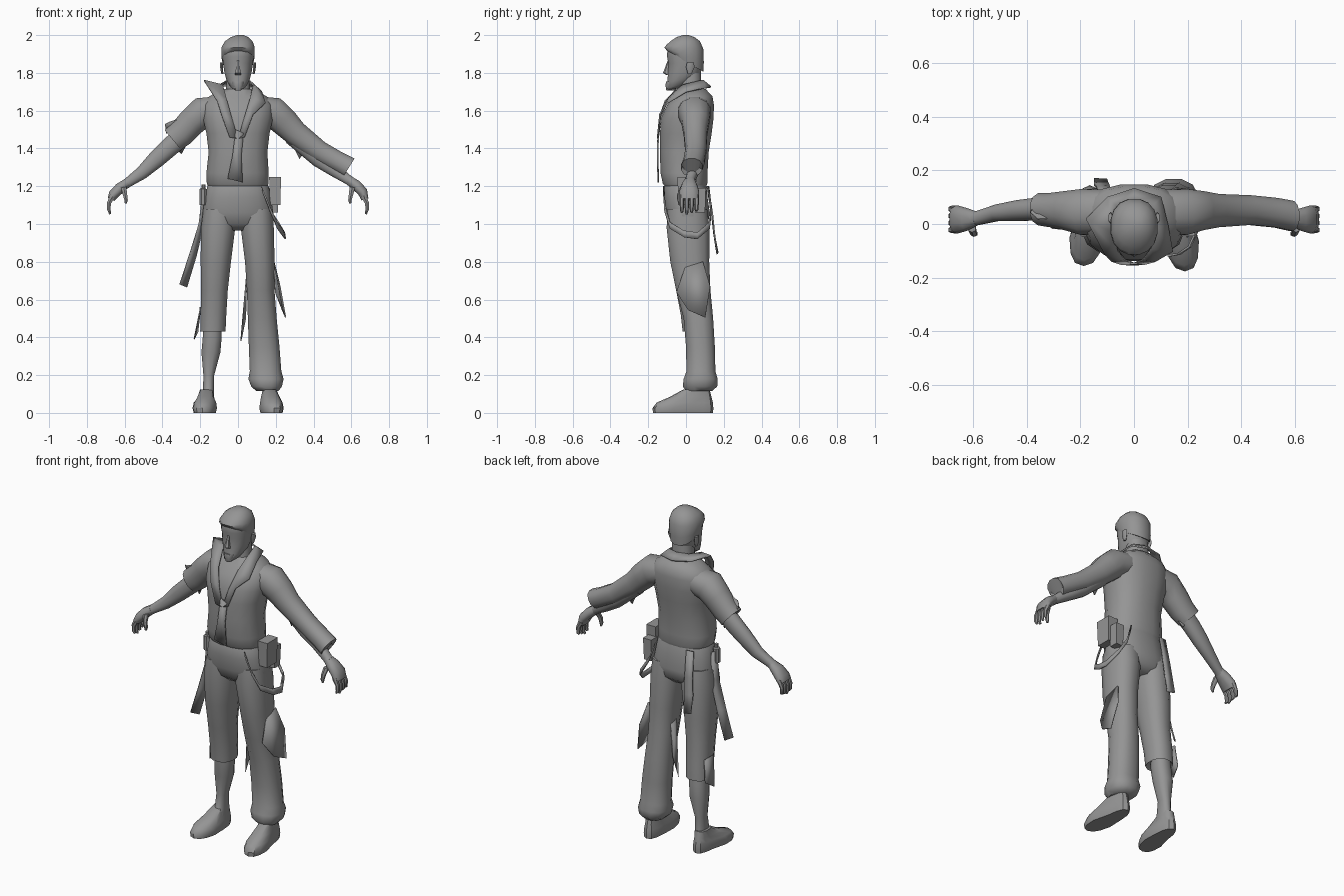
import bpy, bmesh, math
from mathutils import Vector

grey = bpy.data.materials.new("mid_grey")
grey.diffuse_color = (0.3, 0.3, 0.3, 1)


def finish(name, bm, angle=50, thick=0):
    bmesh.ops.recalc_face_normals(bm, faces=bm.faces)
    me = bpy.data.meshes.new(name)
    bm.to_mesh(me)
    bm.free()
    me.materials.append(grey)
    me.shade_smooth()
    me.set_sharp_from_angle(angle=math.radians(angle))
    ob = bpy.data.objects.new(name, me)
    bpy.context.collection.objects.link(ob)
    if thick:
        mod = ob.modifiers.new("thickness", 'SOLIDIFY')
        mod.thickness = thick
        mod.offset = 0
    return ob


def skin(name, loops, angle=50):
    """Bridge closed loops of points and cap both ends."""
    bm = bmesh.new()
    rows = [[bm.verts.new(p) for p in loop] for loop in loops]
    n = len(rows[0])
    for a, b in zip(rows, rows[1:]):
        for i in range(n):
            j = (i + 1) % n
            bm.faces.new((a[i], a[j], b[j], b[i]))
    bm.faces.new(rows[0])
    bm.faces.new(rows[-1])
    return finish(name, bm, angle)


def unit_loop(n, power):
    for i in range(n):
        t = 2 * math.pi * (i + 0.5) / n
        c, s = math.cos(t), math.sin(t)
        yield (math.copysign(abs(c) ** power, c), math.copysign(abs(s) ** power, s))


def body(name, rings, n=16, power=0.85, angle=50):
    """Rings are z, x0, x1, y0, y1 and optional rise of the front edge."""
    loops = []
    for z, x0, x1, y0, y1, *rise in rings:
        r = rise[0] if rise else 0
        loops.append([((x0 + x1) / 2 + c * (x1 - x0) / 2, (y0 + y1) / 2 + s * (y1 - y0) / 2, z - s * r)
                      for c, s in unit_loop(n, power)])
    return skin(name, loops, angle)


def limb(name, side, path, n=12, angle=50):
    """Path points are x, y, z, half height, half depth; side mirrors x."""
    loops = []
    for k, (x, y, z, a, b) in enumerate(path):
        p, q = path[max(k - 1, 0)], path[min(k + 1, len(path) - 1)]
        d = Vector((q[0] - p[0], 0, q[2] - p[2])).normalized()
        loops.append([(side * (x - d.z * a * c), y + b * s, z + d.x * a * c) for c, s in unit_loop(n, 0.9)])
    return skin(name, loops, angle)


def ribbon(name, edge_a, edge_b, thick=0.008):
    bm = bmesh.new()
    a = [bm.verts.new(p) for p in edge_a]
    b = [bm.verts.new(p) for p in edge_b]
    for i in range(len(a) - 1):
        bm.faces.new((a[i], a[i + 1], b[i + 1], b[i]))
    return finish(name, bm, 35, thick)


def plate(name, pts, thick=0.006):
    bm = bmesh.new()
    bm.faces.new([bm.verts.new(p) for p in pts])
    bmesh.ops.triangulate(bm, faces=bm.faces)
    return finish(name, bm, 35, thick)


def box(name, x0, x1, y0, y1, z0, z1, taper=0.008):
    bm = bmesh.new()
    bmesh.ops.create_cube(bm, size=1)
    for v in bm.verts:
        t = taper if v.co.z < 0 else 0
        v.co = ((x0 + x1) / 2 + v.co.x * (x1 - x0 - t), (y0 + y1) / 2 + v.co.y * (y1 - y0 - t),
                (z0 + z1) / 2 + v.co.z * (z1 - z0))
    return finish(name, bm, 30)


# Head, neck and hair
body("neck", [(1.62, -.075, .075, -.05, .09), (1.70, -.065, .065, -.035, .085),
              (1.80, -.062, .062, -.03, .08)], 12)
body("head", [(1.715, -.025, .025, -.098, -.03, -.005), (1.735, -.045, .045, -.105, .03, -.02),
              (1.765, -.062, .062, -.100, .065, -.015), (1.80, -.073, .073, -.097, .08),
              (1.85, -.080, .080, -.094, .088), (1.885, -.084, .084, -.102, .092),
              (1.93, -.084, .086, -.100, .09), (1.965, -.068, .075, -.08, .07),
              (1.985, -.035, .045, -.045, .04)], 16, 0.9)
body("hair", [(1.86, -.082, .082, -.100, .094, .055), (1.895, -.090, .090, -.116, .096, .04),
              (1.935, -.088, .090, -.108, .094, .01), (1.968, -.070, .078, -.084, .075),
              (1.99, -.038, .055, -.050, .045), (2.0, -.005, .030, -.015, .015)], 16, 0.9)
body("beard", [(1.708, -.018, .018, -.106, -.05), (1.735, -.032, .032, -.111, -.05),
               (1.755, -.034, .034, -.107, -.05)], 8)
body("nose", [(1.79, -.018, .018, -.106, -.08), (1.80, -.018, .018, -.122, -.08),
              (1.83, -.010, .010, -.110, -.08), (1.865, -.008, .008, -.098, -.08)], 6)
for side in (-1, 1):
    body("ear", [(1.795, side * .083 - .006, side * .083 + .006, .01, .03),
                 (1.83, side * .087 - .009, side * .087 + .009, .0, .045),
                 (1.855, side * .088 - .008, side * .088 + .008, .005, .042)], 6)

# Shirt body
body("shirt", [(1.195, -.158, .158, -.112, .108), (1.215, -.168, .165, -.125, .115),
               (1.27, -.170, .165, -.137, .116), (1.38, -.158, .158, -.140, .122),
               (1.48, -.170, .170, -.140, .138), (1.56, -.188, .188, -.134, .148),
               (1.63, -.190, .190, -.102, .150), (1.675, -.155, .155, -.062, .142),
               (1.715, -.085, .085, -.035, .105)])

# Collar: raised and flared on one side, folded flat on the other
ribbon("collar",
       [(0, -.148, 1.45), (-.035, -.132, 1.57), (-.06, -.10, 1.66), (-.08, -.03, 1.735), (-.065, .065, 1.755),
        (0, .09, 1.76), (.065, .065, 1.755), (.08, -.02, 1.735), (.065, -.09, 1.67), (.035, -.132, 1.57),
        (0, -.148, 1.45)],
       [(-.045, -.15, 1.46), (-.085, -.137, 1.57), (-.11, -.11, 1.65), (-.18, .02, 1.76), (-.10, .10, 1.735),
        (0, .132, 1.725), (.10, .10, 1.72), (.125, .0, 1.70), (.145, -.10, 1.64), (.08, -.138, 1.58),
        (.035, -.15, 1.46)])
ribbon("shirt_placket", [(-.012, -.147, 1.50), (-.03, -.15, 1.36), (-.055, -.147, 1.24)],
       [(.03, -.147, 1.48), (.018, -.15, 1.36), (.025, -.147, 1.22)])

# Sleeves, the short one torn
limb("long_sleeve", 1, [(.09, .045, 1.61, .07, .085), (.19, .045, 1.59, .085, .088), (.245, .05, 1.54, .078, .075),
                        (.305, .05, 1.48, .068, .064), (.43, .052, 1.385, .058, .057),
                        (.53, .042, 1.33, .055, .057), (.588, .03, 1.30, .057, .058), (.57, .03, 1.305, .04, .042)])
limb("short_sleeve", -1, [(.09, .045, 1.61, .07, .085), (.19, .045, 1.59, .085, .088), (.245, .05, 1.54, .078, .075),
                          (.30, .052, 1.48, .074, .066), (.345, .055, 1.445, .07, .062), (.33, .055, 1.455, .05, .045)])
plate("sleeve_shred_top", [(-.26, .02, 1.575), (-.36, .02, 1.54), (-.385, .045, 1.53), (-.38, .06, 1.48), (-.28, .06, 1.54)])
plate("sleeve_shred_low", [(-.255, .03, 1.45), (-.30, .06, 1.37), (-.34, .07, 1.42), (-.31, .05, 1.46)])
plate("sleeve_flap", [(.285, .05, 1.43), (.325, .05, 1.345), (.36, .06, 1.39)])

# Forearms and hands
for side in (-1, 1):
    lift = .015 if side > 0 else 0
    limb("forearm", side, [(.29, .055, 1.47, .055, .045), (.37, .055, 1.40, .052, .043), (.43, .05, 1.345, .048, .040),
                           (.51, .042, 1.27 + lift, .036, .032), (.585, .022, 1.218 + lift, .026, .027),
                           (.60, .018, 1.208 + lift, .027, .03)])
    limb("palm", side, [(.585, .02, 1.22 + lift, .024, .026), (.625, .017, 1.19 + lift, .03, .043),
                        (.66, .017, 1.155 + lift, .028, .053), (.672, .017, 1.13, .020, .052)], 10)
    for k in range(4):
        y = -.022 + k * .026
        limb("finger", side, [(.664, y, 1.15, .016, .013), (.683, y, 1.11, .012, .012),
                              (.684, y, 1.075, .010, .010), (.676, y, 1.052 + .01 * abs(k - 1), .006, .007)], 6)
    limb("thumb", side, [(.605, -.015, 1.195, .016, .016), (.598, -.035, 1.155, .013, .013),
                         (.592, -.036, 1.125, .010, .010), (.594, -.034, 1.108, .006, .006)], 6)

# Trousers
body("hips", [(1.215, -.155, .155, -.108, .104), (1.20, -.165, .165, -.116, .110), (1.14, -.178, .178, -.118, .116),
              (1.06, -.190, .190, -.112, .128), (1.0, -.185, .185, -.09, .118), (.965, -.13, .13, -.05, .08)])
body("short_trouser_leg", [(1.08, -.185, -.01, -.10, .115), (.98, -.199, -.012, -.106, .128), (.80, -.20, -.035, -.086, .126),
                           (.65, -.197, -.052, -.055, .122), (.52, -.20, -.06, -.03, .132),
                           (.43, -.202, -.064, -.02, .135), (.45, -.185, -.08, .0, .12)], 12)
body("long_trouser_leg", [(1.08, .01, .185, -.10, .115), (.98, .012, .192, -.106, .128), (.80, .035, .196, -.086, .126),
                          (.65, .045, .195, -.055, .132), (.50, .050, .207, -.015, .146), (.35, .055, .222, -.002, .155),
                          (.22, .060, .232, .0, .158), (.18, .052, .244, -.015, .170), (.14, .068, .235, -.02, .168),
                          (.115, .095, .215, .0, .140)], 12)

# Bare lower leg and feet
body("shin", [(.50, -.185, -.085, .01, .115), (.40, -.188, -.085, .012, .125), (.32, -.195, -.092, .022, .130),
              (.20, -.184, -.125, .035, .115), (.12, -.186, -.127, .02, .118), (.06, -.192, -.125, -.02, .125)], 12)
for side, name, toe in ((-1, "bare_foot", -.155), (1, "shoe", -.175)):
    top = .07 if side < 0 else .0
    loops = []
    for z, w, y0, y1 in ((0, .054, toe, .143), (.025, .060, toe - .002, .145), (.055, .055, toe + .02, .142),
                         (.085, .046, -.085 + top / 2, .135), (.125, .042, -.012 + top / 2, .125)):
        ring = []
        for c, s in unit_loop(14, .8):
            y = (y0 + y1) / 2 + s * (y1 - y0) / 2
            flare = .022 * max(0, .05 - y) / .2
            ring.append((side * (.165 + flare + c * w * (1.1 if y < 0 else .85)), y, z))
        loops.append(ring)
    skin(name, loops, 40)

# Belt gear: pouches, canister and hanging straps
box("large_pouch", .165, .228, -.045, .055, 1.10, 1.25)
box("small_pouch", .16, .215, .045, .105, 1.06, 1.19)
body("canister", [(1.10, -.205, -.165, -.05, -.01), (1.185, -.205, -.165, -.05, -.01),
                  (1.19, -.195, -.172, -.042, -.018), (1.21, -.195, -.172, -.042, -.018)], 8, 1, 30)
loop = [(.125, -.118, 1.20), (.165, -.112, 1.10), (.205, -.085, 1.01), (.238, -.01, .965),
        (.245, .06, .955), (.215, .125, 1.01), (.155, .132, 1.10), (.12, .12, 1.20)]
ribbon("hip_strap", loop, [(x + .006, y, z - .035) for x, y, z in loop])
ribbon("side_strap", [(-.185, -.03, 1.17), (-.205, -.025, 1.0), (-.255, -.02, .84), (-.308, -.015, .68)],
       [(-.18, .015, 1.17), (-.182, .02, 1.0), (-.222, .02, .83), (-.272, .02, .665)])
ribbon("back_strap", [(-.13, .112, 1.20), (-.14, .137, 1.05), (-.15, .148, .95), (-.15, .168, .85)],
       [(-.085, .117, 1.20), (-.09, .140, 1.05), (-.095, .150, .95), (-.10, .165, .84)])

# Torn cloth on the trousers
plate("knee_flap", [(.192, -.005, .77), (.19, .09, .80), (.222, .128, .67), (.252, .102, .505),
                    (.235, .01, .545), (.198, -.05, .64)])
plate("inner_shred", [(.045, .03, .72), (.045, .08, .70), (.04, .07, .50), (.015, .05, .38)])
plate("hem_shred", [(-.198, .02, .56), (-.20, .11, .56), (-.213, .12, .43), (-.232, .06, .39)])
